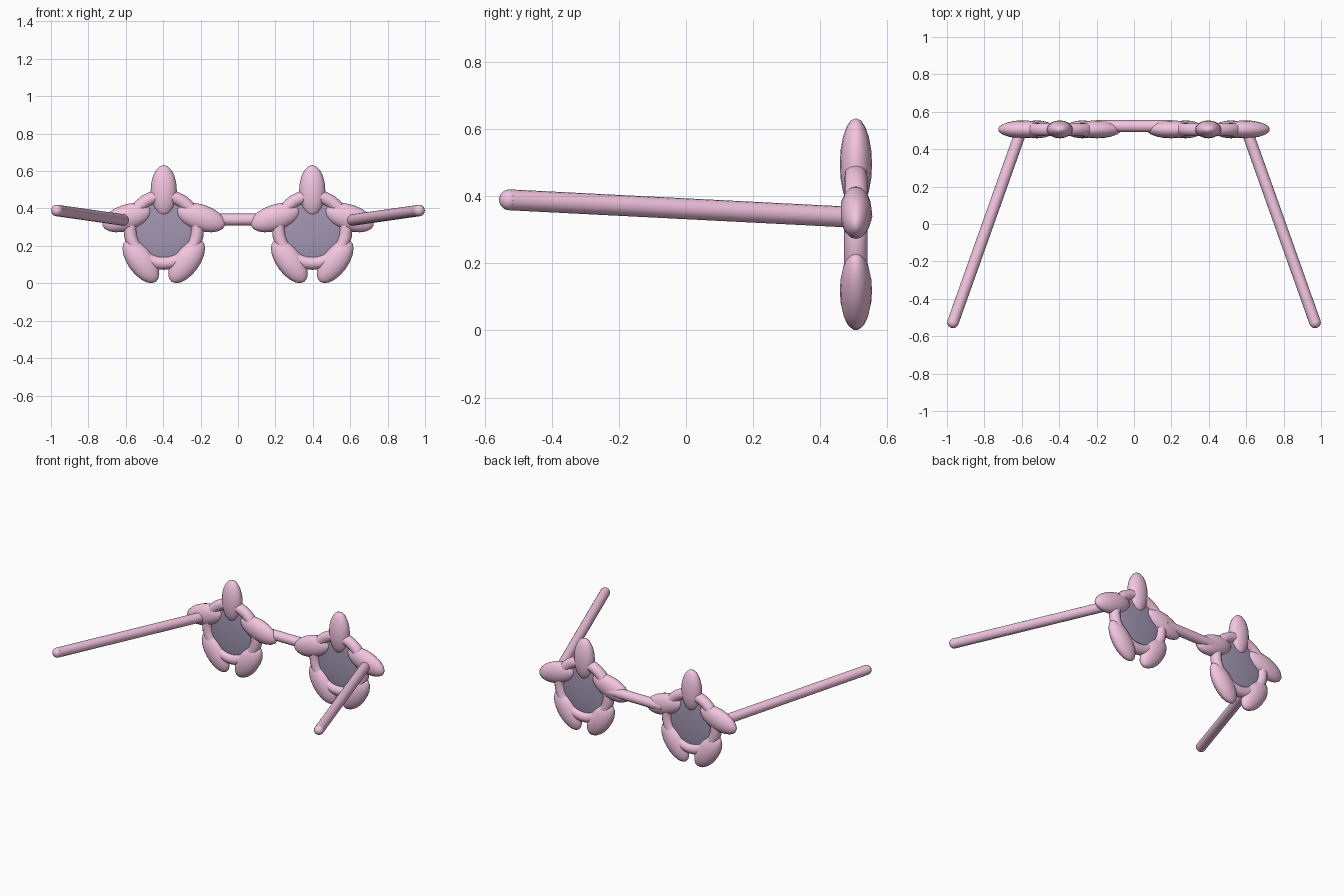
import bpy
from math import radians, sin, cos, pi
from mathutils import Vector

if "Cube" in bpy.data.objects:
    bpy.data.objects.remove(bpy.data.objects["Cube"])

FLOWER_X, FLOWER_Y, FLOWER_Z = 0.397, 0.506, 0.287


def material(name, color):
    m = bpy.data.materials.new(name)
    m.diffuse_color = color
    m.use_nodes = True
    m.node_tree.nodes["Principled BSDF"].inputs["Base Color"].default_value = m.diffuse_color
    return m


pink = material("pink_plastic", (0.90, 0.56, 0.75, 1))
tint = material("lens_tint", (0.36, 0.31, 0.45, 1))


def finish(name, mat, angle=60):
    ob = bpy.context.object
    ob.name = name
    ob.data.materials.append(mat)
    bpy.ops.object.shade_smooth_by_angle(angle=radians(angle))
    return ob


def ellipsoid(name, loc, scale, mat, rot_y=0.0, segments=16, rings=10):
    bpy.ops.mesh.primitive_uv_sphere_add(segments=segments, ring_count=rings,
                                         location=loc, rotation=(0, rot_y, 0))
    bpy.context.object.scale = scale
    return finish(name, mat)


def rod(name, start, end, radius, mat):
    a, b = Vector(start), Vector(end)
    bpy.ops.mesh.primitive_cylinder_add(vertices=16, radius=radius, depth=(b - a).length,
                                        location=(a + b) / 2)
    bpy.context.object.rotation_euler = (b - a).to_track_quat('Z', 'Y').to_euler()
    return finish(name, mat)


for side, s in (("left", -1), ("right", 1)):
    cx = s * FLOWER_X

    # round rim
    bpy.ops.mesh.primitive_torus_add(major_segments=32, minor_segments=12,
                                     major_radius=0.18, minor_radius=0.035,
                                     location=(cx, FLOWER_Y, FLOWER_Z),
                                     rotation=(pi / 2, 0, 0))
    finish(f"{side}_rim", pink)

    # tinted lens
    ellipsoid(f"{side}_lens", (cx, FLOWER_Y, FLOWER_Z), (0.175, 0.02, 0.175), tint,
              segments=32, rings=16)

    # five petals around the rim, each leaning against its radial direction
    for k in range(5):
        a = k * 2 * pi / 5
        ellipsoid(f"{side}_petal_{k + 1}",
                  (cx + 0.208 * sin(a), FLOWER_Y, FLOWER_Z + 0.208 * cos(a)),
                  (0.07, 0.048, 0.137), pink, rot_y=-a)

    # splayed temple arm with a rounded tip
    tip = (s * 0.968, -0.526, 0.389)
    rod(f"{side}_temple", (s * 0.61, 0.48, 0.338), tip, 0.031, pink)
    ellipsoid(f"{side}_temple_tip", tip, (0.031,) * 3, pink)

# nose bridge
rod("bridge", (-0.2, 0.523, 0.34), (0.2, 0.523, 0.34), 0.032, pink)
